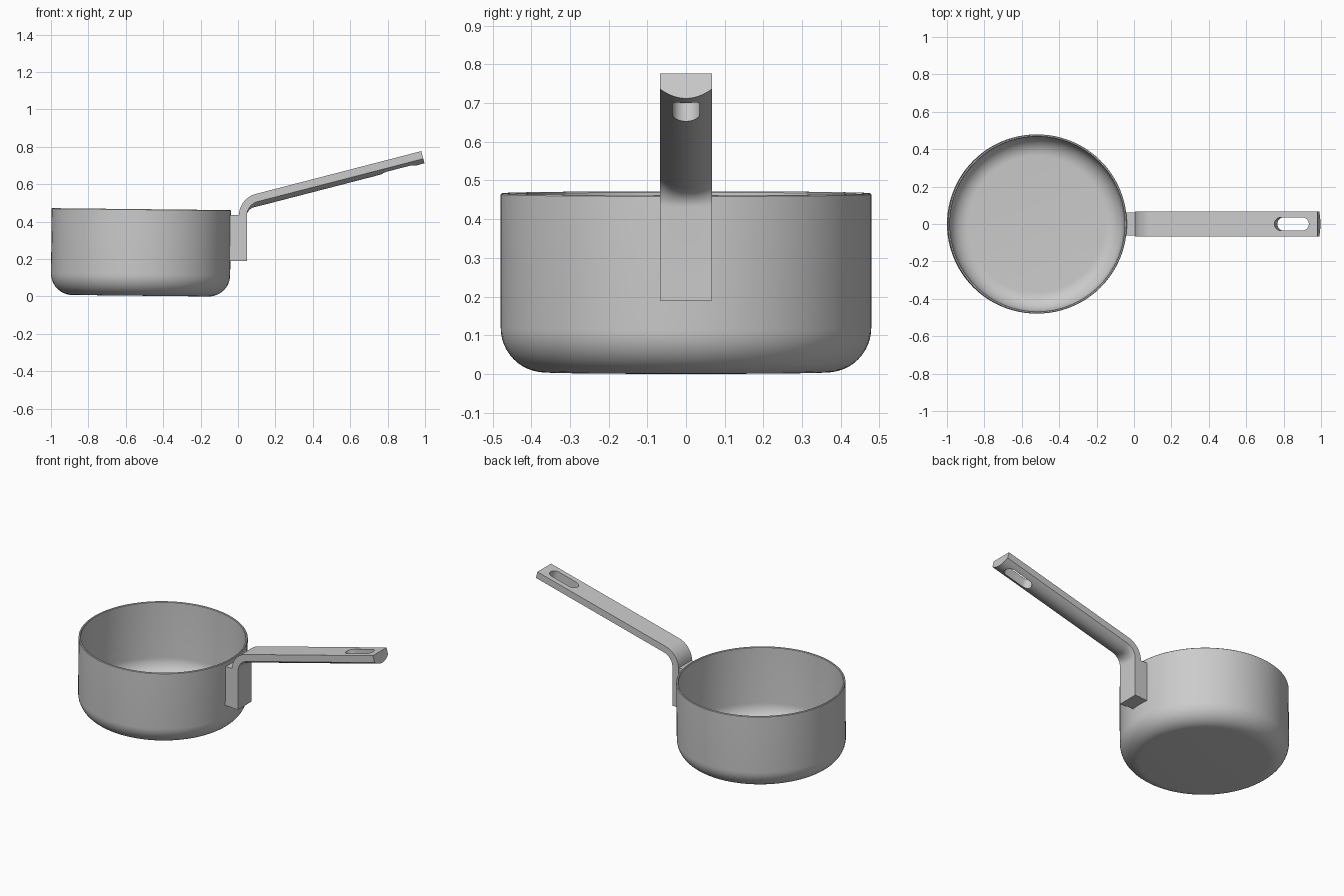
import bpy, bmesh, math
from mathutils import Vector

if "Cube" in bpy.data.objects:
    bpy.data.objects.remove(bpy.data.objects["Cube"], do_unlink=True)

steel = bpy.data.materials.new("brushed grey")
steel.use_nodes = True
colour = (0.6, 0.6, 0.6, 1)
steel.diffuse_color = colour
steel.node_tree.nodes["Principled BSDF"].inputs["Base Color"].default_value = colour


def make_object(name, bm):
    bmesh.ops.recalc_face_normals(bm, faces=bm.faces)
    mesh = bpy.data.meshes.new(name)
    bm.to_mesh(mesh)
    bm.free()
    mesh.materials.append(steel)
    obj = bpy.data.objects.new(name, mesh)
    bpy.context.collection.objects.link(obj)
    return obj


def activate(obj):
    bpy.ops.object.select_all(action="DESELECT")
    obj.select_set(True)
    bpy.context.view_layer.objects.active = obj


def smooth(obj, angle=35):
    activate(obj)
    bpy.ops.object.shade_smooth_by_angle(angle=math.radians(angle))


def loft(rings, name):
    """Skin closed rings of points and cap both ends."""
    bm = bmesh.new()
    loops = [[bm.verts.new(p) for p in ring] for ring in rings]
    for a, b in zip(loops, loops[1:]):
        for i in range(len(a)):
            j = (i + 1) % len(a)
            bm.faces.new((a[i], a[j], b[j], b[i]))
    bm.faces.new(loops[0])
    bm.faces.new(loops[-1])
    return make_object(name, bm)


def arc(cx, cz, r, start, end, steps):
    angles = [math.radians(start + (end - start) * i / steps) for i in range(steps + 1)]
    return [(cx + r * math.cos(a), cz + r * math.sin(a)) for a in angles]


# Pan: round-bottomed thin shell, turned from a profile
R, H, WALL, CORNER, SEGS = 0.479, 0.463, 0.012, 0.115, 96
outer = arc(R - CORNER, CORNER, CORNER, -90, 0, 12) + [(R, H - 0.003), (R - 0.003, H)]
inner = [(R - WALL + 0.003, H), (R - WALL, H - 0.003)]
inner += arc(R - CORNER, CORNER, CORNER - WALL, 0, -90, 12)
turns = [2 * math.pi * i / SEGS for i in range(SEGS)]
pan = loft([[(r * math.cos(a), r * math.sin(a), z) for a in turns]
            for r, z in outer + inner], "pan")
pan.location = (-0.522, 0, 0.004)
pan.rotation_euler = (0, 0.011, 0)
smooth(pan)

# Handle: upright strap that bends into a sloping grip with a bowed underside
SLOPE = math.radians(14.5)
HALF, SIDE, BOW, BEND = 0.067, 0.042, 0.025, 0.12
tip = Vector((0.98, 0, 0.777))
along = Vector((math.cos(SLOPE), 0, math.sin(SLOPE)))
down = Vector((math.sin(SLOPE), 0, -math.cos(SLOPE)))
strap_x = 0.005
corner_z = tip.z - (tip.x - strap_x) * math.tan(SLOPE)
bend_z = corner_z - BEND * math.tan((math.pi / 2 - SLOPE) / 2)
STEPS = 14
stations = [(Vector((strap_x, 0, 0.19)), Vector((1, 0, 0)), 0)]
for i in range(STEPS + 1):
    t = i / STEPS
    a = math.pi - t * (math.pi / 2 - SLOPE)
    radial = Vector((math.cos(a), 0, math.sin(a)))
    centre = Vector((strap_x + BEND, 0, bend_z))
    stations.append((centre + radial * BEND, -radial, t * t * (3 - 2 * t)))
stations.append((tip, down, 1))


def section(point, normal, bow):
    ring = [point + Vector((0, -HALF, 0)), point + Vector((0, HALF, 0))]
    for i in range(13):
        u = 1 - i / 6
        depth = SIDE + BOW * bow * (1 - u * u)
        ring.append(point + normal * depth + Vector((0, u * HALF, 0)))
    return ring


handle = loft([section(*s) for s in stations], "handle")

# Hanging slot cut square through the grip
slot_r, slot_half = 0.035, 0.0605
slot_mid = tip - along * (0.1375 / math.cos(SLOPE))
outline = [(x + slot_half, y) for x, y in arc(0, 0, slot_r, -90, 90, 12)]
outline += [(x - slot_half, y) for x, y in arc(0, 0, slot_r, 90, 270, 12)]
cutter = loft([[slot_mid + along * x + Vector((0, y, 0)) + down * d for x, y in outline]
               for d in (-0.1, 0.2)], "slot_cutter")
cutter.hide_render = True
activate(handle)
cut = handle.modifiers.new("slot", "BOOLEAN")
cut.operation = "DIFFERENCE"
cut.solver = "EXACT"
cut.object = cutter
bpy.ops.object.modifier_apply(modifier=cut.name)
bpy.data.objects.remove(cutter, do_unlink=True)
smooth(handle)

# Bracket: block joining the strap to the pan wall
x0, x1, z0, z1, w = -0.047, 0.006, 0.19, 0.435, 0.062
bracket = loft([[(x0, -w, z), (x1, -w, z), (x1, w, z), (x0, w, z)]
                for z in (z0, z1)], "handle_bracket")
